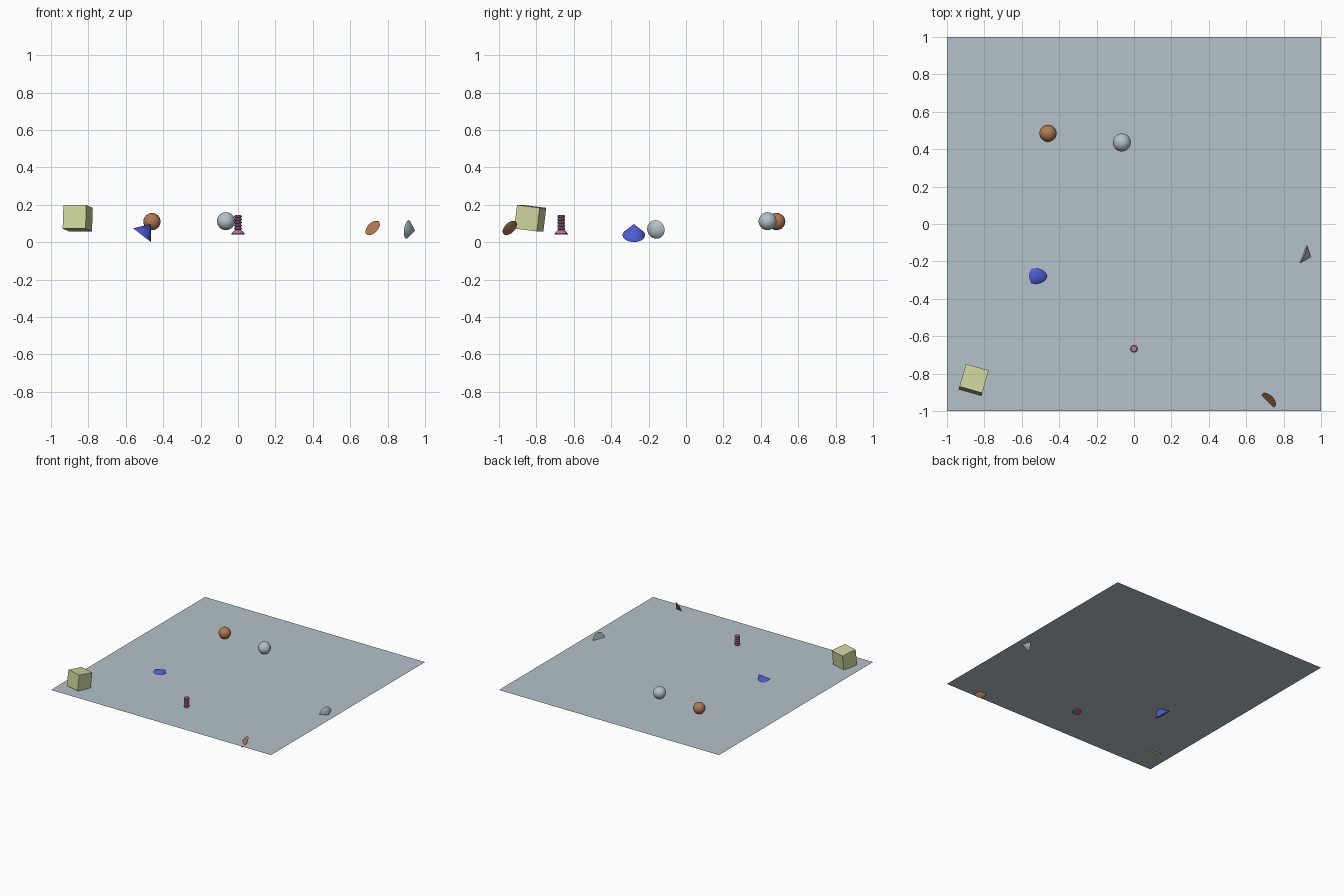
import bpy, bmesh, math
from mathutils import Vector, Matrix, Euler

if "Cube" in bpy.data.objects:
    bpy.data.objects.remove(bpy.data.objects["Cube"])


def material(name, rgb):
    m = bpy.data.materials.new(name)
    m.diffuse_color = (*rgb, 1)
    m.use_nodes = True
    m.node_tree.nodes["Principled BSDF"].inputs["Base Color"].default_value = m.diffuse_color
    return m


GREY = material("pale grey", (0.46, 0.54, 0.59))
BROWN = material("brown", (0.44, 0.19, 0.085))
BLUE = material("blue", (0.075, 0.105, 0.66))
LIME = material("pale olive", (0.61, 0.66, 0.33))
PINK = material("dusty pink", (0.50, 0.19, 0.37))
PLANE_Z = 0.064


def finish(name, bm, mat, matrix=Matrix(), smooth=True):
    bmesh.ops.recalc_face_normals(bm, faces=bm.faces)
    bmesh.ops.transform(bm, matrix=matrix, verts=bm.verts)
    me = bpy.data.meshes.new(name)
    bm.to_mesh(me)
    bm.free()
    me.materials.append(mat)
    ob = bpy.data.objects.new(name, me)
    bpy.context.collection.objects.link(ob)
    if smooth:
        bpy.ops.object.select_all(action='DESELECT')
        ob.select_set(True)
        bpy.context.view_layer.objects.active = ob
        bpy.ops.object.shade_smooth_by_angle(angle=math.radians(35))
    return ob


def ball(name, loc, r, mat):
    bm = bmesh.new()
    bmesh.ops.create_uvsphere(bm, u_segments=32, v_segments=16, radius=r)
    finish(name, bm, mat, Matrix.Translation(loc))


def cone(name, base, axis, r, h, mat):
    """Cone with its base centre at base, pointing along axis."""
    bm = bmesh.new()
    bmesh.ops.create_cone(bm, cap_ends=True, segments=32, radius1=r, radius2=0, depth=h)
    turn = Vector((0, 0, 1)).rotation_difference(Vector(axis)).to_matrix().to_4x4()
    finish(name, bm, mat, Matrix.Translation(base) @ turn @ Matrix.Translation((0, 0, h / 2)))


# floor sheet
bm = bmesh.new()
bmesh.ops.create_grid(bm, x_segments=1, y_segments=1, size=1)
finish("floor", bm, GREY, Matrix.Translation((0, 0, PLANE_Z)), smooth=False)

# balls resting on the floor
ball("brown_ball", (-0.46, 0.485, 0.110), 0.046, BROWN)
ball("grey_ball", (-0.065, 0.436, 0.112), 0.048, GREY)

# tilted box
bm = bmesh.new()
bmesh.ops.create_cube(bm, size=0.127)
turn = Euler((math.radians(-7), 0, math.radians(-16)), 'XYZ').to_matrix().to_4x4()
finish("box", bm, LIME, Matrix.Translation((-0.857, -0.833, 0.128)) @ turn, smooth=False)

# cones sunk part way through the floor
cone("blue_cone", (-0.513, -0.279, 0.0372), (0.61, 0, 0.79), 0.060, 0.076, BLUE)
cone("grey_cone", (0.906, -0.161, 0.068), (0.92, -0.36, -0.14), 0.050, 0.044, GREY)
cone("brown_disc", (0.720, -0.942, 0.076), (1, 1, -1), 0.047, 0.024, BROWN)

# standing screw: flared head below, ridged shank above
profile = [(0, 0.041), (0.035, 0.041), (0.035, 0.047), (0.021, 0.062)]
ridges, z0, z1 = 5, 0.064, 0.145
step = (z1 - z0) / ridges
for i in range(ridges):
    z = z0 + i * step
    profile += [(0.015, z), (0.021, z + step * 0.4), (0.021, z + step * 0.7), (0.015, z + step * 0.98)]
profile.append((0, z1))
bm = bmesh.new()
vs = [bm.verts.new((r, 0, z)) for r, z in profile]
es = [bm.edges.new(p) for p in zip(vs, vs[1:])]
bmesh.ops.spin(bm, geom=vs + es, cent=(0, 0, 0), axis=(0, 0, 1), angle=math.tau, steps=24)
bmesh.ops.remove_doubles(bm, verts=bm.verts, dist=0.0003)
finish("screw", bm, PINK, Matrix.Translation((0, -0.667, 0)))
